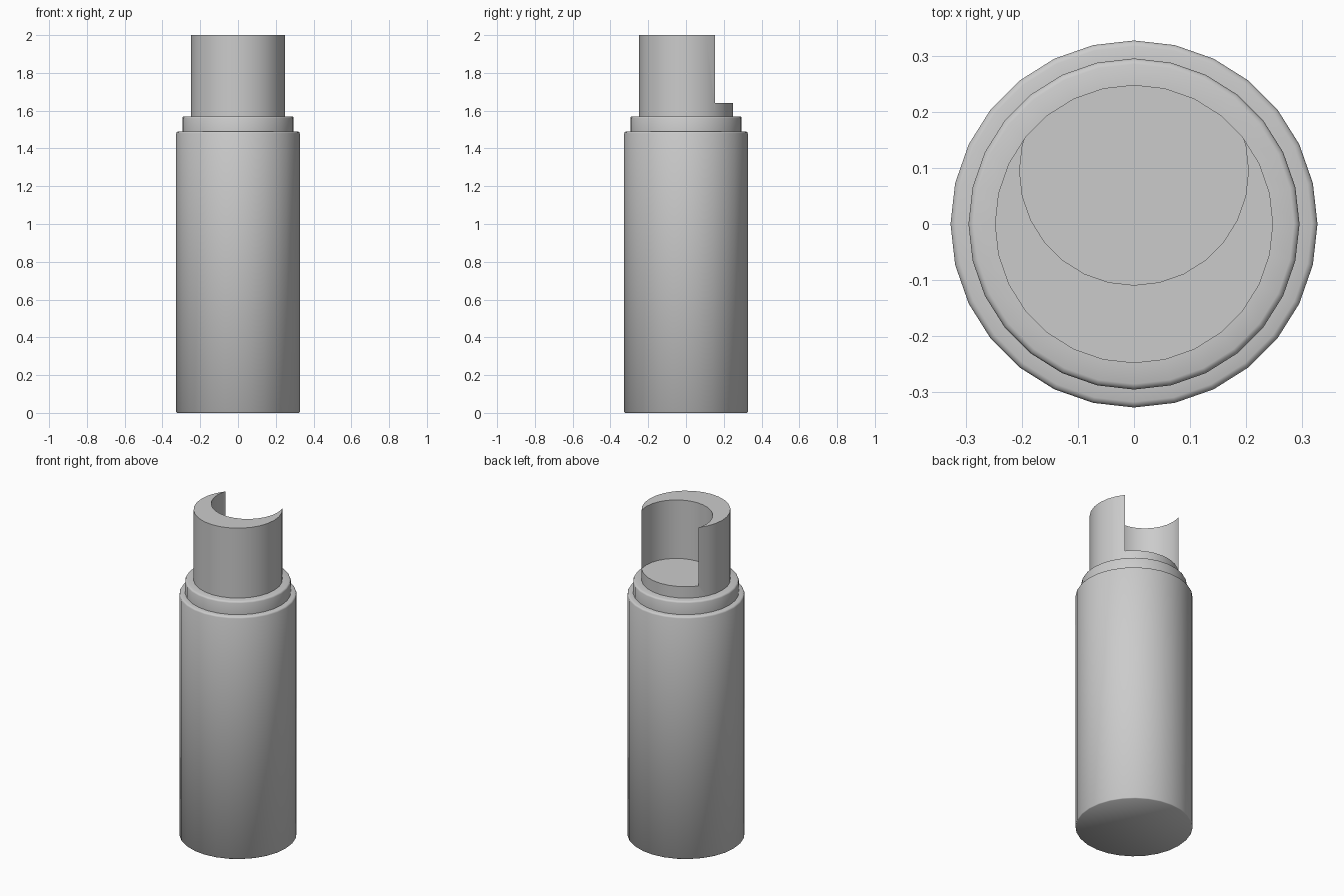
import bpy
from math import pi, sin, cos, radians
import bmesh

if "Cube" in bpy.data.objects:
    bpy.data.objects.remove(bpy.data.objects["Cube"])

SIDES = 28


def lathe(name, profile, center=(0, 0)):
    """Revolve a (radius, z) profile, capping both ends."""
    bm = bmesh.new()
    rings = []
    for r, z in profile:
        rings.append([bm.verts.new((center[0] + r * cos(2 * pi * i / SIDES),
                                    center[1] + r * sin(2 * pi * i / SIDES), z))
                      for i in range(SIDES)])
    for a, b in zip(rings, rings[1:]):
        for i in range(SIDES):
            j = (i + 1) % SIDES
            bm.faces.new((a[i], a[j], b[j], b[i]))
    bm.faces.new(rings[0][::-1])
    bm.faces.new(rings[-1])
    mesh = bpy.data.meshes.new(name)
    bm.to_mesh(mesh)
    bm.free()
    obj = bpy.data.objects.new(name, mesh)
    bpy.context.collection.objects.link(obj)
    return obj


def smooth(obj):
    bpy.ops.object.select_all(action='DESELECT')
    obj.select_set(True)
    bpy.context.view_layer.objects.active = obj
    bpy.ops.object.shade_smooth_by_angle(angle=radians(50))


# Tall lower case with softened top edge
body = lathe("body", [(0.323, 0), (0.327, 0.004), (0.327, 1.48),
                      (0.324, 1.487), (0.317, 1.49), (0.28, 1.49)])

# Stepped collar
collar = lathe("collar", [(0.295, 1.48), (0.295, 1.56), (0.292, 1.567),
                          (0.285, 1.57), (0.24, 1.57)])

# Neck, scooped out at the back by an off-centre round cutter
neck = lathe("neck", [(0.248, 1.56), (0.248, 2.0)])
cutter = lathe("neck_cutter", [(0.204, 1.64), (0.204, 2.1)], (0, 0.095))
cutter.hide_render = True
cutter.hide_viewport = True

# The scoop also clears the remaining sliver behind it
scoop = neck.modifiers.new("scoop", 'BOOLEAN')
scoop.operation = 'DIFFERENCE'
scoop.solver = 'EXACT'
scoop.object = cutter
bpy.context.view_layer.objects.active = neck
bpy.ops.object.modifier_apply(modifier=scoop.name)
bpy.data.objects.remove(cutter)

for part in (body, collar, neck):
    smooth(part)
